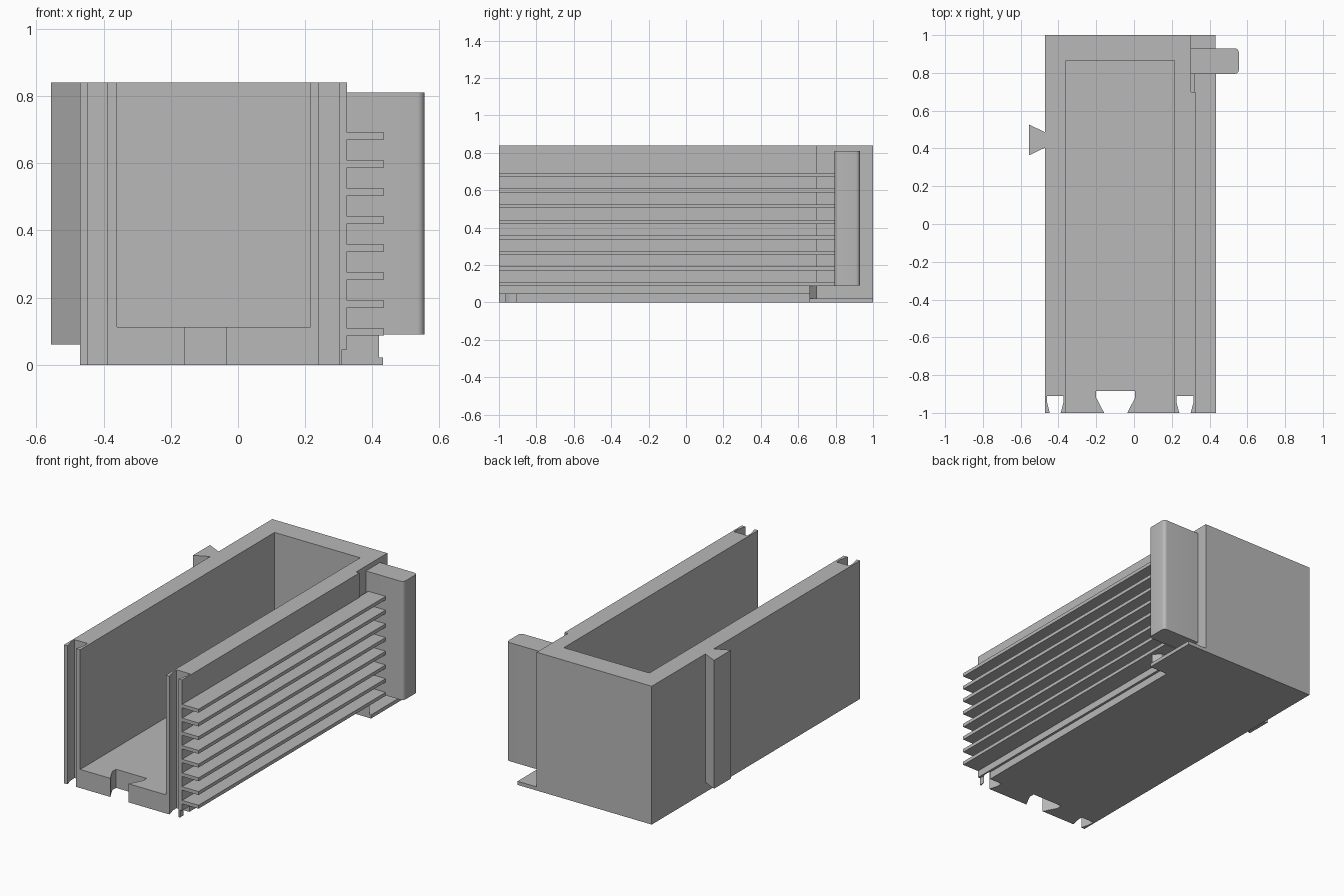
import bpy
import bmesh

old = bpy.data.objects.get("Cube")
if old:
    bpy.data.objects.remove(old, do_unlink=True)

grey = bpy.data.materials.new("plain grey")
grey.use_nodes = True
colour = (0.48, 0.48, 0.48, 1)
grey.diffuse_color = colour
grey.node_tree.nodes["Principled BSDF"].inputs["Base Color"].default_value = colour


def prism(name, outline, z0, z1):
    """Extrude a plan outline of (x, y) points from z0 to z1."""
    bm = bmesh.new()
    face = bm.faces.new([bm.verts.new((x, y, z0)) for x, y in outline])
    top = bmesh.ops.extrude_face_region(bm, geom=[face])["geom"]
    for v in top:
        if isinstance(v, bmesh.types.BMVert):
            v.co.z = z1
    bmesh.ops.recalc_face_normals(bm, faces=bm.faces)
    mesh = bpy.data.meshes.new(name)
    bm.to_mesh(mesh)
    bm.free()
    mesh.materials.append(grey)
    ob = bpy.data.objects.new(name, mesh)
    bpy.context.collection.objects.link(ob)
    return ob


def box(name, x0, x1, y0, y1, z0, z1):
    return prism(name, [(x0, y0), (x1, y0), (x1, y1), (x0, y1)], z0, z1)


def activate(ob):
    bpy.ops.object.select_all(action="DESELECT")
    ob.select_set(True)
    bpy.context.view_layer.objects.active = ob


def cut(target, cutter):
    cutter.hide_render = True
    mod = target.modifiers.new("cut", "BOOLEAN")
    mod.operation = "DIFFERENCE"
    mod.solver = "EXACT"
    mod.object = cutter
    activate(target)
    bpy.ops.object.modifier_apply(modifier=mod.name)
    bpy.data.objects.remove(cutter, do_unlink=True)


def key_slot(name, centre, mouth, inner, depth, straight):
    """Dovetail slot running the full height of the front edge."""
    back, knee = -1 + depth, -1 + depth - straight
    half = [(mouth, -1.05), (mouth, -1), (inner, knee), (inner, back)]
    outline = [(centre + w, y) for w, y in half]
    outline += [(centre - w, y) for w, y in reversed(half)]
    return prism(name, outline, -0.1, 1)


# Open-fronted trough
body = box("trough_body", -0.47, 0.325, -1, 1, 0, 0.84)
cut(body, box("cavity_cutter", -0.36, 0.215, -1.1, 0.865, 0.113, 1))

# Low groove along the side, and shallow recess behind the grip
cut(body, box("groove_cutter", 0.31, 0.5, -1.1, 0.66, -0.1, 0.045))
cut(body, box("recess_cutter", 0.303, 0.5, 0.7, 1.1, 0.022, 1))

# Joining slots in both walls and the floor
cut(body, key_slot("left_slot_cutter", 0.27, 0.03, 0.045, 0.09, 0.035))
cut(body, key_slot("right_slot_cutter", -0.417, 0.029, 0.043, 0.09, 0.035))
cut(body, key_slot("floor_slot_cutter", -0.097, 0.061, 0.103, 0.115, 0.035))

# Cooling fins
for i in range(8):
    z = 0.087 + i * 0.0833
    box(f"side_fin_{i + 1}", 0.319, 0.435, -1, 0.8, z, z + 0.021)

# Upright grip with rounded outer corners
grip = box("side_grip", 0.3, 0.555, 0.795, 0.93, 0.09, 0.81)
bm = bmesh.new()
bm.from_mesh(grip.data)
edges = [e for e in bm.edges if all(v.co.x > 0.5 for v in e.verts)
         and abs(e.verts[0].co.z - e.verts[1].co.z) > 0.1]
bmesh.ops.bevel(bm, geom=edges, offset=0.022, segments=6, profile=0.5, affect="EDGES")
bm.to_mesh(grip.data)
bm.free()
activate(grip)
bpy.ops.object.shade_smooth_by_angle()

# Foot plate with its upright stop
box("foot_plate", 0.3, 0.432, 0.66, 1, 0, 0.022)
prism("foot_stop", [(0.3, 0.66), (0.42, 0.66), (0.38, 0.7), (0.3, 0.7)], 0.015, 0.09)

# Dovetail rail on the opposite wall
prism("dovetail_rail", [(-0.465, 0.407), (-0.557, 0.363),
                        (-0.557, 0.527), (-0.465, 0.483)], 0.06, 0.84)
